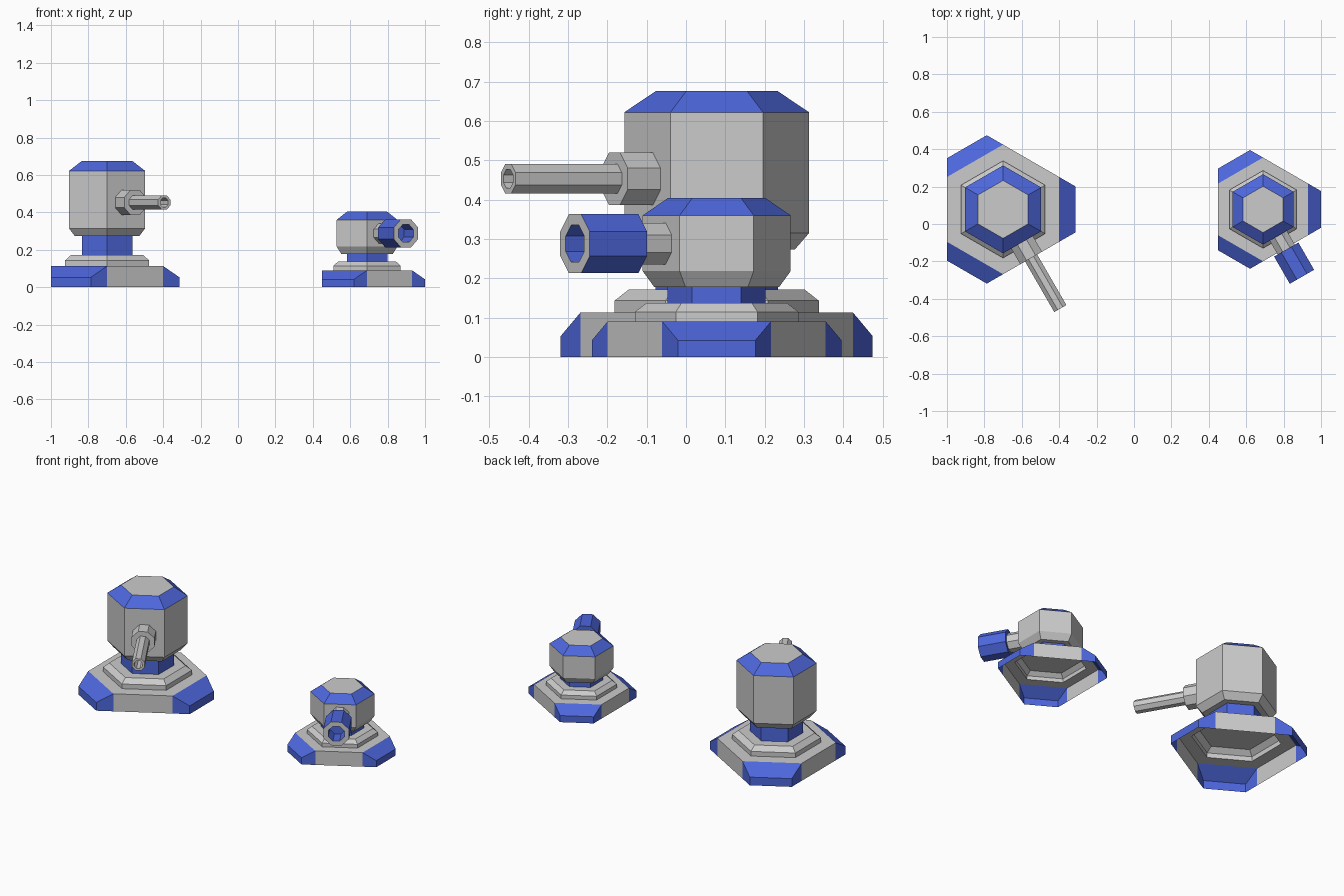
import bpy
from math import radians, cos, sin, tan
from mathutils import Vector, Matrix

if "Cube" in bpy.data.objects:
    bpy.data.objects.remove(bpy.data.objects["Cube"])

blue = bpy.data.materials.new("blue_paint")
blue.diffuse_color = (0.075, 0.135, 0.72, 1)
blue.use_nodes = True
blue.node_tree.nodes["Principled BSDF"].inputs["Base Color"].default_value = blue.diffuse_color
X, Y, Z = Vector((1, 0, 0)), Vector((0, 1, 0)), Vector((0, 0, 1))


def make(name, verts, faces, mat=None):
    me = bpy.data.meshes.new(name)
    me.from_pydata(verts, [], faces)
    if mat:
        me.materials.append(mat)
    ob = bpy.data.objects.new(name, me)
    bpy.context.collection.objects.link(ob)
    return ob


def loft(name, origin, frame, n, profile, start=False, end=False, mat=None):
    """Sweep an n-sided section through (apothem, distance) pairs along frame axis."""
    u, v, w = frame
    verts, faces = [], []
    for ap, h in profile:
        r = ap / cos(radians(180 / n))
        for i in range(n):
            a = radians(180 / n + 360 / n * i)
            verts.append(origin + u * (r * cos(a)) + v * (r * sin(a)) + w * h)
    for j in range(len(profile) - 1):
        for i in range(n):
            k = (i + 1) % n
            faces.append((j * n + i, j * n + k, (j + 1) * n + k, (j + 1) * n + i))
    if start:
        faces.append(tuple(reversed(range(n))))
    if end:
        faces.append(tuple(range(len(verts) - n, len(verts))))
    return make(name, verts, faces, mat)


def base(name, c, s):
    a, d, zm, zt = 0.30 * s, 0.387 * s, 0.053 * s, 0.113 * s
    k = a * tan(radians(30))
    h = (a - d / 2) / cos(radians(30))
    # stepped hexagonal plate, open underneath
    loft(name + "_base_plate", c, (X, Y, Z), 6,
         [(a, zt), (0.225 * s, zt), (0.225 * s, 0.143 * s), (0.194 * s, 0.171 * s)], end=True)
    foot = [(a, -k, zt), (a, k, zt), (d, h, zm), (d, -h, zm),
            (d, h, 0), (d, -h, 0), (a, k, 0), (a, -k, 0)]
    foot_faces = [(3, 2, 1, 0), (5, 4, 2, 3), (4, 6, 1, 2), (7, 5, 3, 0)]
    wall = [(a, -k, 0), (a, k, 0), (a, k, zt), (a, -k, zt)]
    # three sloped feet alternating with three plain walls
    for i in range(3):
        for part, pts, fs, ang, mat in (("foot", foot, foot_faces, 120 * i, blue),
                                        ("base_wall", wall, [(0, 1, 2, 3)], 120 * i + 60, None)):
            m = Matrix.Translation(c) @ Matrix.Rotation(radians(ang), 4, 'Z')
            make(f"{name}_{part}_{i + 1}", [m @ Vector(p) for p in pts], fs, mat)


def turret(name, c, s, z_bottom, z_chamfer, z_wall, z_top, gun_z, collar, barrel, bore, barrel_mat):
    up = (X, Y, Z)
    base(name, c, s)
    loft(name + "_neck", c, up, 6, [(0.135 * s, 0.171 * s), (0.135 * s, z_bottom)], mat=blue)
    # body with chamfered underside, blue bevelled rim and grey roof
    ap = 0.2035 * s
    loft(name + "_body", c, up, 6, [(0.172 * s, z_bottom), (ap, z_chamfer), (ap, z_wall)], start=True)
    loft(name + "_rim", c, up, 6, [(ap, z_wall), (0.134 * s, z_top)], mat=blue)
    loft(name + "_roof", c, up, 6, [(0.134 * s, z_top)], end=True)
    # gun pointing out of the front right face
    w = Vector((0.5, -cos(radians(30)), 0))
    frame = (Vector((cos(radians(30)), 0.5, 0)), Z, w)
    o = c + Z * gun_z
    c_ap, (b_ap, b0, b1), (h_ap, depth) = collar, barrel, bore
    loft(name + "_gun_collar", o, frame, 8, [(c_ap, ap - 0.005), (c_ap, b0)], end=True)
    loft(name + "_barrel", o, frame, 8, [(b_ap, b0), (b_ap, b1)], start=True, mat=barrel_mat)
    loft(name + "_muzzle", o, frame, 8, [(b_ap, b1), (h_ap, b1)])
    loft(name + "_bore", o, frame, 8, [(h_ap, b1), (h_ap, b1 - depth)], end=True, mat=barrel_mat)


turret("large_turret", Vector((-0.70, 0.078, 0)), 1.0, 0.273, 0.315, 0.622, 0.676,
       0.453, 0.067, (0.0375, 0.30, 0.612), (0.024, 0.10), None)
turret("small_turret", Vector((0.69, 0.078, 0)), 0.8, 0.178, 0.218, 0.36, 0.404,
       0.288, 0.053, (0.075, 0.248, 0.416), (0.047, 0.10), blue)
